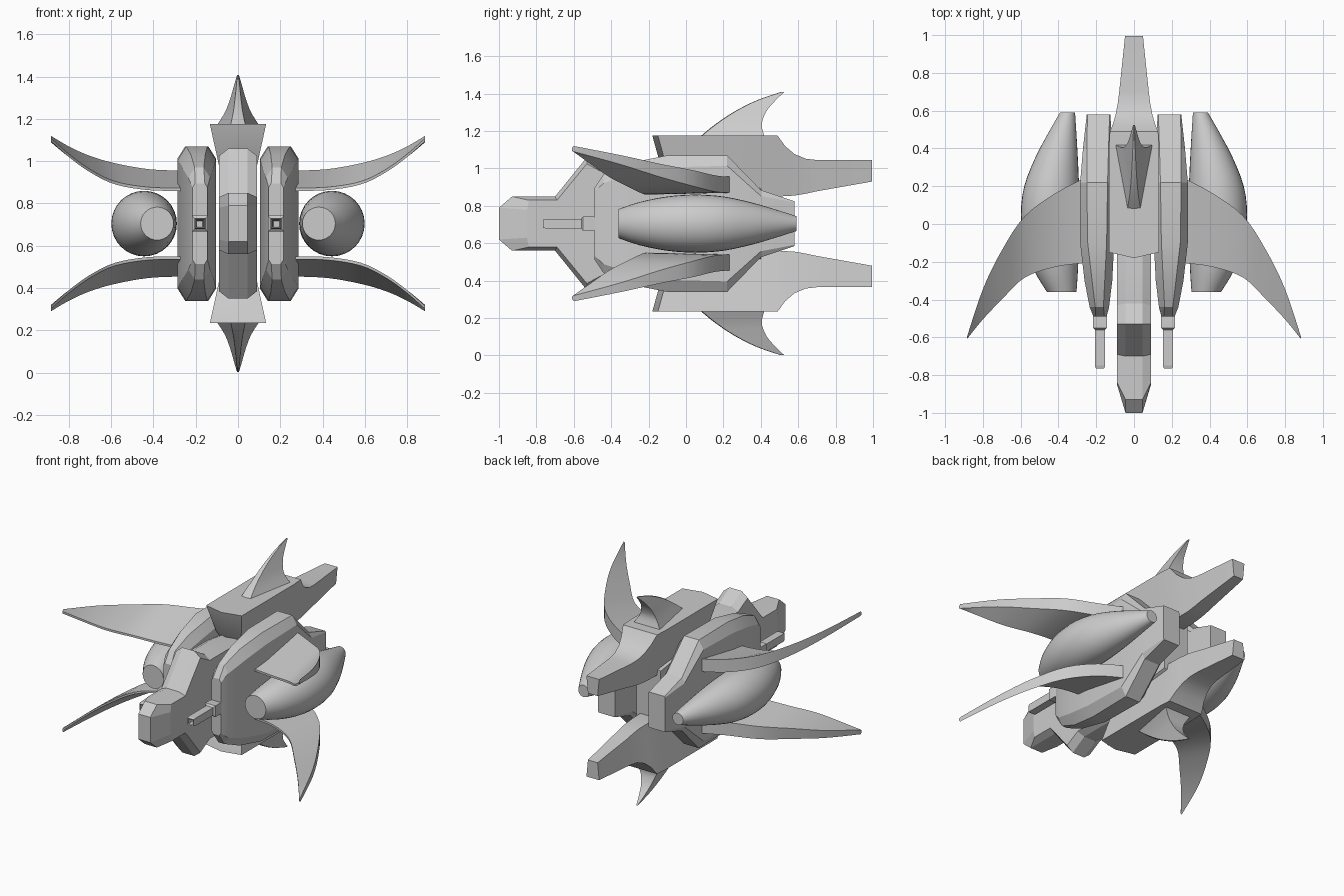
import bpy, bmesh, math

cube = bpy.data.objects.get("Cube")
if cube:
    bpy.data.objects.remove(cube)

MID = 0.705  # height of the plane the craft is mirrored about

hull = bpy.data.materials.new("hull_grey")
hull.use_nodes = True
hull.diffuse_color = (0.6, 0.6, 0.6, 1)
hull.node_tree.nodes["Principled BSDF"].inputs["Base Color"].default_value = (0.6, 0.6, 0.6, 1)


def refine(stations, n):
    """Smooth a list of stations with a Catmull-Rom curve."""
    out = []
    for i in range(len(stations) - 1):
        a, b = stations[max(i - 1, 0)], stations[i]
        c, d = stations[i + 1], stations[min(i + 2, len(stations) - 1)]
        for k in range(n):
            t = k / n
            out.append([q + t / 2 * (r - p + t * (2 * p - 5 * q + 4 * r - s + t * (3 * (q - r) + s - p)))
                        for p, q, r, s in zip(a, b, c, d)])
    return out + [stations[-1]]


def loft(name, rings, mirror=(False, False), angle=30):
    """Skin closed rings of points, cap the ends, mirror in x and/or z."""
    bm = bmesh.new()
    rows = [[bm.verts.new(p) for p in ring] for ring in rings]
    n = len(rows[0])
    for a, b in zip(rows, rows[1:]):
        for i in range(n):
            j = (i + 1) % n
            bm.faces.new((a[i], a[j], b[j], b[i]))
    bm.faces.new(rows[0])
    bm.faces.new(rows[-1])
    bmesh.ops.recalc_face_normals(bm, faces=bm.faces)
    mesh = bpy.data.meshes.new(name)
    bm.to_mesh(mesh)
    bm.free()
    mesh.materials.append(hull)
    obj = bpy.data.objects.new(name, mesh)
    bpy.context.collection.objects.link(obj)
    obj.location.z = MID
    bpy.ops.object.select_all(action='DESELECT')
    obj.select_set(True)
    bpy.context.view_layer.objects.active = obj
    bpy.ops.object.shade_smooth_by_angle(angle=math.radians(angle))
    if any(mirror):
        mod = obj.modifiers.new("Mirror", 'MIRROR')
        mod.use_axis = (mirror[0], False, mirror[1])
        mod.use_mirror_merge = False
    return obj


# Nose and central spine: side profile with chamfered flanks
inner = [(-1, .085), (-.93, .145), (-.70, .145), (-.53, .355), (-.42, .29), (-.2, .29), (.4, .2)]
outer = [(-.85, .075), (-.84, .125), (-.69, .125), (-.53, .32), (-.43, .265), (-.2, .265), (.4, .18)]


def side_ring(x, half):
    return [(x, y, h) for y, h in half] + [(x, y, -h) for y, h in reversed(half)]


loft("nose_spine", [side_ring(-.09, outer), side_ring(-.045, inner),
                    side_ring(.045, inner), side_ring(.09, outer)], angle=10)

# Side pods: chamfered box sections along y (y, half height, inner x, outer x, chamfer)
pods = [(-.49, .19, .145, .215, .012), (-.44, .265, .132, .235, .03), (-.3, .325, .115, .262, .04),
        (-.1, .365, .105, .285, .04), (.22, .365, .105, .285, .035), (.4, .18, .115, .27, .02),
        (.58, .12, .125, .25, .004)]
rings = []
for y, h, xi, xo, c in pods:
    rings.append([(xi, y, h - c * 1.6), (xi + c, y, h), (xo - c, y, h), (xo, y, h - c * 1.6),
                  (xo, y, c * 1.6 - h), (xo - c, y, -h), (xi + c, y, -h), (xi, y, c * 1.6 - h)])
loft("side_pod", rings, (True, False), 16)

# Upper and lower tail booms: flared sides, tapering to the rear (y, top, bottom)
boom = [(-.15, .47, .29), (-.05, .47, .2), (.4, .47, .145), (.49, .47, .145), (.53, .415, .147),
        (.58, .372, .15), (.64, .347, .16), (.70, .34, .173), (.995, .34, .225)]


def boom_half(y, z):
    taper = 1 - .55 * max(0, y - .45) / .55
    return (.133 - .22 * (.47 - z)) * taper


rings = []
for y, top, low in boom:
    a, b = boom_half(y, top), boom_half(y, low)
    lean = .05 if y < -.1 else 0
    bow = .03 if y < -.1 else 0
    rings.append([(-a, y, top), (0, y - bow, top), (a, y, top),
                  (b, y + lean, low), (0, y + lean - bow, low), (-b, y + lean, low)])
loft("tail_boom", rings, (False, True), 25)

# Swept fins: (z, front y, rear y, front half width, rear half width)
fin = [(.465, .08, .42, .035, .10), (.53, .16, .405, .022, .06), (.6, .265, .43, .013, .034),
       (.66, .385, .48, .007, .017), (.703, .51, .525, .003, .004)]
loft("fin", [[(-wf, yf, z), (0, yf - .005, z), (wf, yf, z), (wr, yr, z), (-wr, yr, z)]
             for z, yf, yr, wf, wr in refine(fin, 4)], (False, True))

# Engines: round spindles whose inner side hugs the pods (y, radius)
engine = [(-.36, .078), (-.25, .115), (-.1, .145), (.05, .155), (.2, .145), (.35, .113), (.48, .075), (.59, .04)]
SIDES = 32
rings = []
for y, r in refine(engine, 3):
    turn = [2 * math.pi * i / SIDES for i in range(SIDES)]
    rings.append([(.32 + .8 * r + r * math.cos(t), y, r * math.sin(t)) for t in turn])
loft("engine", rings, (True, False))

# Wings: wedge sections, thick at the rear (x, front y, rear y, front z, rear low z, rear top z)
wing = [(.25, -.205, .25, .155, .165, .25), (.42, -.228, .16, .158, .17, .257), (.58, -.285, .04, .185, .2, .285),
        (.7, -.40, -.14, .243, .25, .32), (.8, -.505, -.345, .315, .315, .365), (.885, -.61, -.6, .39, .385, .415)]
loft("wing", [[(x, yf, zf), (x, yf, zf + .014), (x, yr, zt), (x, yr, zb)]
              for x, yf, yr, zf, zb, zt in refine(wing, 4)], (True, True))

# Guns: square barrel with hollow muzzle on a wider mount (y, half width)
gun = [(-.7, .013), (-.76, .017), (-.765, .022), (-.75, .026), (-.56, .026), (-.55, .038), (-.5, .038), (-.44, .03)]
loft("gun", [[(.18 + w * sx, y, w * sz) for sx, sz in ((-1, -1), (1, -1), (1, 1), (-1, 1))]
             for y, w in gun], (True, False), 10)
